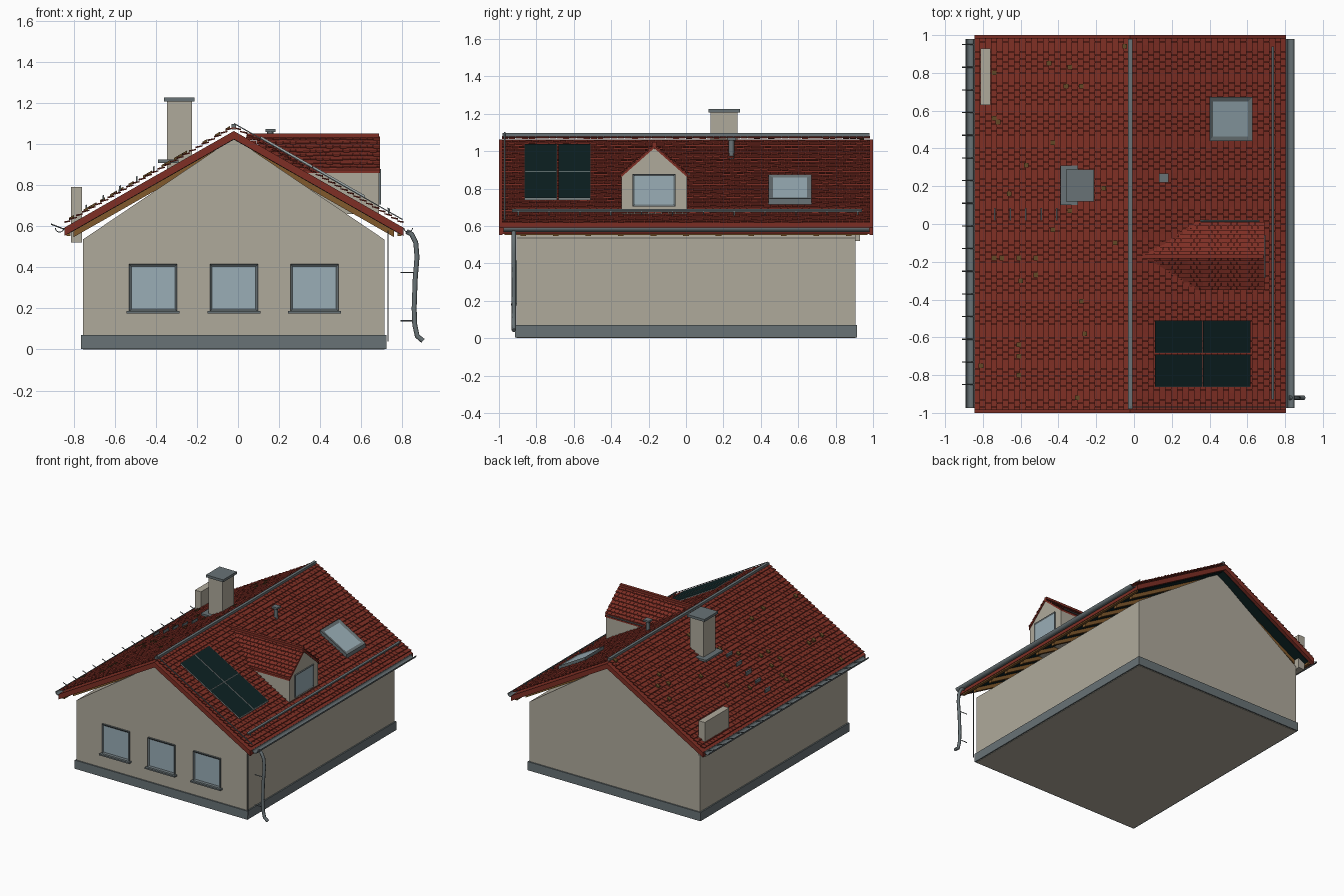
import bpy, bmesh, math, random
from mathutils import Vector

random.seed(4)
cube = bpy.data.objects.get("Cube")
if cube:
    bpy.data.objects.remove(cube)


def material(name, *rgb):
    m = bpy.data.materials.new(name)
    m.use_nodes = True
    m.diffuse_color = (*rgb, 1)
    m.node_tree.nodes["Principled BSDF"].inputs["Base Color"].default_value = (*rgb, 1)
    return m


plaster = material("beige plaster", 0.43, 0.4, 0.33)
tile = material("red tile", 0.21, 0.028, 0.018)
metal = material("grey metal", 0.14, 0.17, 0.18)
glass = material("pale blue glass", 0.32, 0.42, 0.47)
dark = material("dark teal", 0.004, 0.015, 0.016)
wood = material("brown wood", 0.22, 0.1, 0.025)
moss = material("olive moss", 0.13, 0.07, 0.02)
trim = material("pale trim", 0.35, 0.4, 0.4)

RIDGE_X, RIDGE_Z, PITCH, HALF = -0.02, 1.085, 0.57, 0.825


def roof_z(x):
    return RIDGE_Z - PITCH * abs(x - RIDGE_X)


def finish(name, bm, *mats):
    bmesh.ops.recalc_face_normals(bm, faces=bm.faces)
    mesh = bpy.data.meshes.new(name)
    bm.to_mesh(mesh)
    bm.free()
    for m in mats:
        mesh.materials.append(m)
    ob = bpy.data.objects.new(name, mesh)
    bpy.context.collection.objects.link(ob)
    return ob


def add_prism(bm, pts, a, b, axis="y"):
    place = (lambda p, t: (p[0], t, p[1])) if axis == "y" else (lambda p, t: (t, *p))
    near = [bm.verts.new(place(p, a)) for p in pts]
    far = [bm.verts.new(place(p, b)) for p in pts]
    bm.faces.new(near)
    bm.faces.new(far[::-1])
    for i in range(len(pts)):
        j = (i + 1) % len(pts)
        bm.faces.new((near[j], near[i], far[i], far[j]))


def prism(name, pts, a, b, mat, axis="y"):
    bm = bmesh.new()
    add_prism(bm, pts, a, b, axis)
    return finish(name, bm, mat)


def rect(x0, x1, z0, z1):
    return [(x0, z0), (x1, z0), (x1, z1), (x0, z1)]


def box(name, x0, x1, y0, y1, z0, z1, mat):
    return prism(name, rect(x0, x1, z0, z1), y0, y1, mat)


# Profile lying along one roof slope, between two heights above the tile plane
def sloped(x0, x1, h0, h1):
    return [(x0, roof_z(x0) + h0), (x1, roof_z(x1) + h0),
            (x1, roof_z(x1) + h1), (x0, roof_z(x0) + h1)]


# Framed panel: the face looking along `normal` is inset and recessed
def panel(name, pts, a, b, normal, border, depth, frame, fill):
    bm = bmesh.new()
    add_prism(bm, pts, a, b)
    bmesh.ops.recalc_face_normals(bm, faces=bm.faces)
    face = max(bm.faces, key=lambda f: f.normal.dot(Vector(normal)))
    push = -face.normal * depth
    bmesh.ops.inset_region(bm, faces=[face], thickness=border)
    bmesh.ops.translate(bm, verts=face.verts, vec=push)
    face.material_index = 1
    return finish(name, bm, frame, fill)


# Staggered overlapping tiles; `place` maps (down slope, along, height) to space
def tiles(name, place, length, v0, v1, rows, cols, keep=lambda p: True):
    bm = bmesh.new()
    du, dv = length / rows, (v1 - v0) / cols
    for r in range(rows):
        for c in range(cols + r % 2):
            start = v0 + (c - 0.5 * (r % 2)) * dv
            a, b = max(start, v0), min(start + dv - 0.002, v1)
            if not keep(place(r * du, a, 0)):
                continue
            lift = random.uniform(-0.0015, 0.0015)
            ends = [(r * du, -0.004), (min((r + 1.15) * du, length), 0.008 + lift)]
            v = [bm.verts.new(place(u, t, h + k)) for k in (0, -0.006)
                 for u, h in ends for t in (a, b)]
            for q in ((0, 1, 3, 2), (4, 6, 7, 5), (0, 4, 5, 1),
                      (2, 3, 7, 6), (0, 2, 6, 4), (1, 5, 7, 3)):
                bm.faces.new([v[i] for i in q])
    return finish(name, bm, tile)


def tube(name, pts, radius, mat=metal):
    cu = bpy.data.curves.new(name, "CURVE")
    cu.dimensions = "3D"
    cu.bevel_depth, cu.bevel_resolution, cu.use_fill_caps = radius, 2, True
    sp = cu.splines.new("POLY")
    sp.points.add(len(pts) - 1)
    for p, co in zip(sp.points, pts):
        p.co = (*co, 1)
    cu.materials.append(mat)
    ob = bpy.data.objects.new(name, cu)
    bpy.context.collection.objects.link(ob)
    return ob


# Walls, gables and plinth
box("walls", -0.755, 0.712, -0.905, 0.905, 0, 0.535, plaster)
prism("gable_attic", [(-0.755, 0.535), (0.712, 0.535), (RIDGE_X, 1.03)], -0.905, 0.905, plaster)
box("plinth", -0.765, 0.722, -0.915, 0.915, 0.003, 0.07, metal)

# Front windows with sills
for i, x in enumerate((-0.53, -0.137, 0.255)):
    panel(f"front_window_{i}", rect(x, x + 0.234, 0.185, 0.415), -0.918, -0.9,
          (0, -1, 0), 0.016, 0.008, metal, glass)
    box(f"front_sill_{i}", x - 0.012, x + 0.246, -0.935, -0.9, 0.175, 0.186, metal)

# Main roof, both slopes
for side, s in (("left", 1), ("right", -1)):
    def along(u):
        return RIDGE_X + s * u
    tiles(f"{side}_roof_tiles",
          lambda u, v, h: (along(u), v, RIDGE_Z - PITCH * u + h), HALF, -0.985, 0.985, 27, 54)
    prism(f"{side}_roof_deck", sloped(RIDGE_X, along(HALF), -0.058, -0.022), -0.982, 0.982, tile)
    prism(f"{side}_roof_membrane", sloped(RIDGE_X, along(HALF - 0.02), -0.064, -0.058), -0.97, 0.97, dark)
    for y in (-0.99, 0.99):
        prism(f"{side}_verge_board", sloped(RIDGE_X, along(HALF), -0.062, -0.022), y - 0.01, y + 0.01, tile)
    for i in range(11):
        y = -0.87 + 0.174 * i
        prism(f"{side}_rafter_{i}", sloped(RIDGE_X, along(0.78), -0.094, -0.064), y - 0.015, y + 0.015, wood)
    box(f"{side}_eave_board", *sorted((along(0.795), along(0.815))), -0.97, 0.97, 0.553, 0.59, wood)
    # Half-round gutter
    arc = [math.pi * (1 + k / 10) for k in range(11)]
    ring = [(r * math.cos(t), r * math.sin(t)) for r, seq in ((0.023, arc), (0.019, arc[::-1])) for t in seq]
    prism(f"{side}_gutter", [(along(0.848) + x, 0.592 + z) for x, z in ring], -0.975, 0.98, metal)

box("ridge_strip", RIDGE_X - 0.011, RIDGE_X + 0.011, -0.98, 0.98, 1.07, 1.096, metal)

# Gutter hooks along the right eave
for i in range(16):
    y = -0.85 + 0.12 * i
    if y < 0.97:
        tube(f"gutter_hook_{i}", [(-0.91, y, 0.61), (-0.845, y, 0.585)], 0.003)

# Downpipe, brackets and lightning conductor
tube("downpipe", [(0.82, -0.92, 0.575), (0.845, -0.92, 0.56), (0.865, -0.92, 0.52), (0.871, -0.92, 0.45),
                  (0.862, -0.92, 0.34), (0.857, -0.92, 0.2), (0.86, -0.92, 0.12),
                  (0.872, -0.92, 0.065), (0.9, -0.92, 0.042)], 0.012)
for z in (0.14, 0.375):
    tube("pipe_bracket", [(0.79, -0.92, z), (0.865, -0.92, z)], 0.003)
tube("conductor_wall", [(0.73, -0.92, 0.04), (0.73, -0.92, 0.58)], 0.003)
prism("conductor_roof", sloped(RIDGE_X, 0.8, 0.012, 0.018), -0.972, -0.966, metal)

# Snow guard rail and posts
prism("snow_rail", sloped(0.728, 0.74, 0.022, 0.032), -0.93, 0.94, metal)
for i in range(12):
    y = -0.9 + 0.165 * i
    prism(f"snow_post_{i}", sloped(0.73, 0.738, 0, 0.024), y, y + 0.006, metal)

# Chimney, flashing, cap and vent pipe
box("chimney", -0.345, -0.225, 0.13, 0.275, 0.8, 1.208, plaster)
box("chimney_flashing", -0.39, -0.29, 0.1, 0.31, 0.908, 0.924, metal)
box("chimney_cap", -0.36, -0.212, 0.12, 0.288, 1.206, 1.225, metal)
tube("vent_pipe", [(0.157, 0.243, 0.95), (0.157, 0.243, 1.06)], 0.015)
box("vent_cap", 0.133, 0.182, 0.221, 0.267, 1.058, 1.072, metal)

# Upright block at the back of the right eave
box("eave_block", -0.813, -0.76, 0.63, 0.93, 0.52, 0.79, plaster)

# Roof steps and moss patches on the right slope
for i in range(5):
    x = -0.738 + 0.082 * i
    prism(f"roof_step_{i}", sloped(x - 0.004, x + 0.004, 0, 0.028), 0.018, 0.085, metal)
spots = [(-.74, .8), (-.74, .56), (-.72, .54), (-.45, .85), (-.34, .83), (-.36, .73), (-.28, .73),
         (-.43, .43), (-.05, .94), (-.57, .31), (-.66, .16), (-.16, .19), (-.34, .07), (-.43, -.03),
         (-.74, -.18), (-.7, -.18), (-.61, -.18), (-.52, -.18), (-.6, -.3), (-.52, -.27), (-.1, -.1),
         (-.28, -.41), (-.26, -.58), (-.61, -.64), (-.61, -.7), (-.61, -.8), (-.3, -.92), (-.81, -.75)]
for i, (x, y) in enumerate(spots):
    prism(f"moss_{i}", sloped(x - 0.012, x + 0.012, 0, 0.013), y - 0.012, y + 0.012, moss)

# Skylight and solar panels
panel("skylight", sloped(0.4, 0.628, 0, 0.03), 0.44, 0.672, (0.5, 0, 1), 0.034, 0.006, metal, glass)
for x in (0.11, 0.365):
    for y in (-0.863, -0.683):
        panel("solar_panel", sloped(x, x + 0.253, 0.018, 0.028), y, y + 0.173,
              (0.5, 0, 1), 0.003, 0.001, trim, dark)

# Dormer
DY, DZ, DP = -0.17, 1.04, 0.88
prism("dormer_body", [(DY - 0.175, 0.66), (DY + 0.175, 0.66), (DY + 0.175, 0.87), (DY, 1.015),
                      (DY - 0.175, 0.87)], 0.15, 0.685, plaster, "x")
for side, s in (("front", -1), ("back", 1)):
    e = 0.18
    prism(f"dormer_{side}_deck", [(DY, DZ - 0.008), (DY + s * e, DZ - DP * e - 0.008),
                                  (DY + s * e, DZ - DP * e - 0.024), (DY, DZ - 0.024)], 0.1, 0.69, tile, "x")
    tiles(f"dormer_{side}_tiles", lambda u, v, h: (v, DY + s * u, DZ - DP * u + h),
          e, 0.04, 0.692, 8, 20, lambda p: p[2] > roof_z(p[0] + 0.04) - 0.01)
box("dormer_ridge", 0.045, 0.685, DY - 0.012, DY + 0.012, DZ - 0.01, DZ + 0.01, tile)
panel("dormer_window", rect(0.68, 0.695, 0.705, 0.878), -0.285, -0.057, (1, 0, 0), 0.014, 0.006, metal, glass)
tube("dormer_gutter", [(0.35, 0.016, 0.878), (0.665, 0.016, 0.878)], 0.005)
